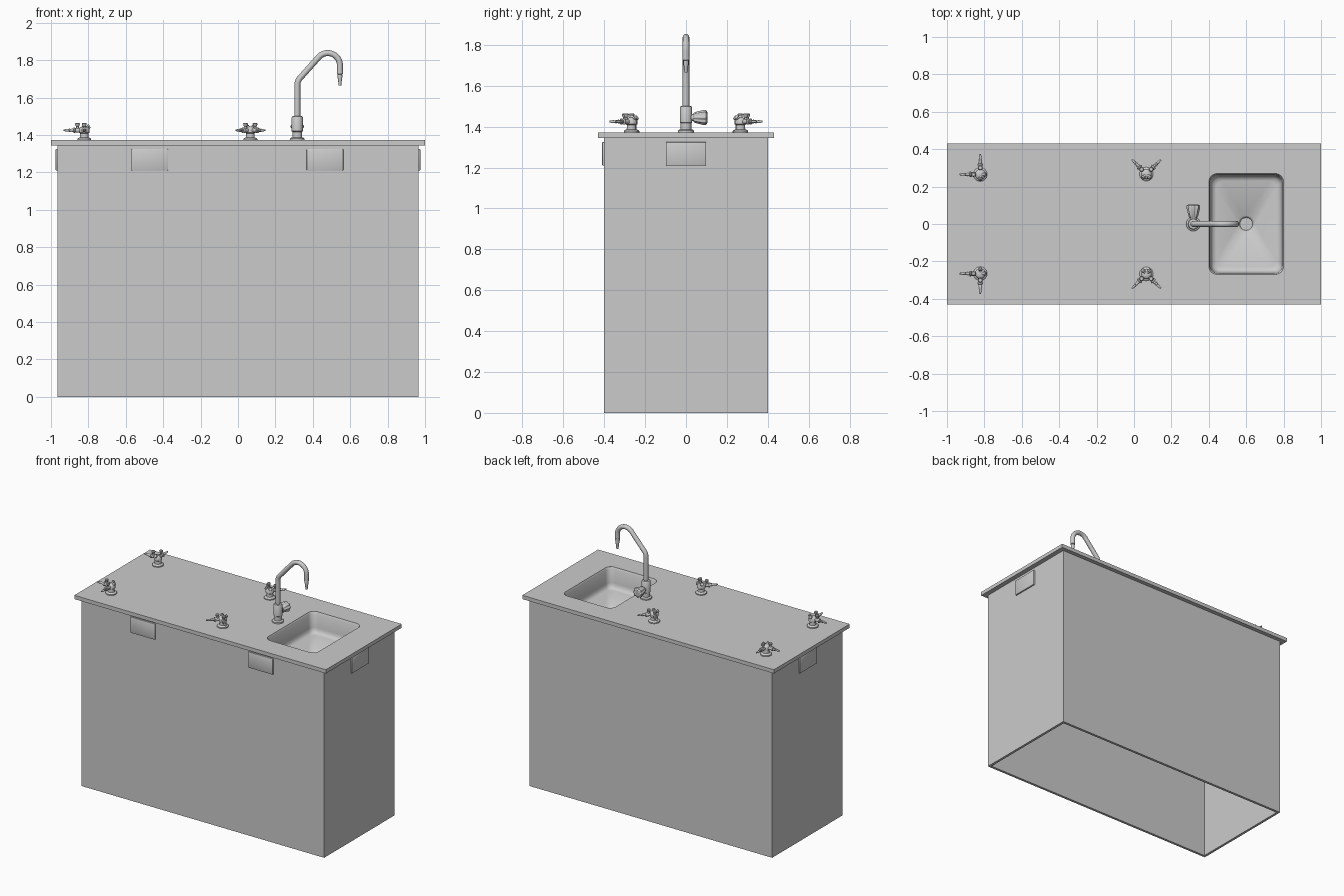
import bpy, bmesh, math
from mathutils import Matrix, Vector

if "Cube" in bpy.data.objects:
    bpy.data.objects.remove(bpy.data.objects["Cube"])

TOP = 1.372  # worktop surface height


def finish(name, bm, smooth=True):
    bmesh.ops.recalc_face_normals(bm, faces=bm.faces)
    me = bpy.data.meshes.new(name)
    bm.to_mesh(me)
    bm.free()
    ob = bpy.data.objects.new(name, me)
    bpy.context.collection.objects.link(ob)
    if smooth:
        smooth_edges(ob)
    return ob


def smooth_edges(ob):
    bpy.ops.object.select_all(action='DESELECT')
    ob.select_set(True)
    bpy.context.view_layer.objects.active = ob
    bpy.ops.object.shade_smooth_by_angle(angle=math.radians(40))


def box(name, x0, x1, y0, y1, z0, z1, bevel=0):
    bm = bmesh.new()
    bmesh.ops.create_cube(bm, size=1)
    for v in bm.verts:
        v.co = Vector(((x0 + x1) / 2 + v.co.x * (x1 - x0),
                       (y0 + y1) / 2 + v.co.y * (y1 - y0),
                       (z0 + z1) / 2 + v.co.z * (z1 - z0)))
    if bevel:
        bmesh.ops.bevel(bm, geom=bm.edges[:], offset=bevel, segments=2,
                        profile=0.5, affect='EDGES')
    return finish(name, bm, bevel > 0)


def lathe(name, profile, origin, axis=(0, 0, 1), seg=24, flutes=0):
    """Revolve (radius, distance) pairs around an axis, optionally fluted."""
    m = Matrix.Translation(origin) @ Vector(axis).to_track_quat('Z', 'Y').to_matrix().to_4x4()
    bm = bmesh.new()
    rings = []
    for r, h in profile:
        ring = []
        for i in range(seg):
            a = 2 * math.pi * i / seg
            k = r * (1 + 0.09 * math.cos(flutes * a)) if flutes else r
            ring.append(bm.verts.new(m @ Vector((k * math.cos(a), k * math.sin(a), h))))
        rings.append(ring)
    bridge(bm, rings)
    bm.faces.new(rings[0])
    bm.faces.new(rings[-1])
    return finish(name, bm)


def bridge(bm, rings):
    for a, b in zip(rings, rings[1:]):
        for i in range(len(a)):
            j = (i + 1) % len(a)
            bm.faces.new((a[i], a[j], b[j], b[i]))


def sink_ring(bm, inset, z, n=6):
    """Rounded rectangle of the sink opening, shrunk by inset."""
    hx, hy, r = 0.20 - inset, 0.27 - inset, 0.045 - inset * 0.3
    ring = []
    for q, (sx, sy) in enumerate(((1, 1), (-1, 1), (-1, -1), (1, -1))):
        for i in range(n + 1):
            a = math.pi / 2 * (q + i / n)
            ring.append(bm.verts.new((0.60 + sx * (hx - r) + r * math.cos(a),
                                      sy * (hy - r) + r * math.sin(a), z)))
    return ring


def fill_between(bm, *loops):
    edges = []
    for loop in loops:
        for i, v in enumerate(loop):
            w = loop[(i + 1) % len(loop)]
            edges.append(bm.edges.get((v, w)) or bm.edges.new((v, w)))
    return bmesh.ops.triangle_fill(bm, edges=edges, use_beauty=True)


# Cabinet: four thin walls, open underneath
bm = bmesh.new()
rings = []
for t, z in ((0, 0), (0, 1.345), (0.018, 1.345), (0.018, 0)):
    rings.append([bm.verts.new((sx * (0.965 - t), sy * (0.40 - t), z))
                  for sx, sy in ((1, 1), (-1, 1), (-1, -1), (1, -1))])
bridge(bm, rings + rings[:1])
finish("cabinet", bm, False)

# Worktop with sink opening
bm = bmesh.new()
tops = []
for z in (TOP, 1.345):
    outer = [bm.verts.new((x, y, z)) for x, y in ((1, .43), (-1, .43), (-1, -.43), (1, -.43))]
    inner = sink_ring(bm, 0, z)
    fill_between(bm, outer, inner)
    tops.append((outer, inner))
for k in (0, 1):
    bridge(bm, [tops[0][k], tops[1][k]])
finish("worktop", bm)

# Sink basin with recessed drain
bm = bmesh.new()
rings = [sink_ring(bm, i, TOP + z) for i, z in
         ((0, -0.002), (0.006, -0.012), (0.010, -0.11), (0.014, -0.13),
          (0.024, -0.143), (0.040, -0.148))]
bridge(bm, rings)
drain = []
for r, z in ((0.045, -0.152), (0.038, -0.158), (0.034, -0.166)):
    drain.append([bm.verts.new((0.60 + r * math.cos(a), r * math.sin(a), TOP + z))
                  for a in (2 * math.pi * i / 24 for i in range(24))])
fill_between(bm, rings[-1], drain[0])
bridge(bm, drain)
bm.faces.new(drain[-1])
finish("sink_basin", bm)

# Socket plates on the front and both ends
for i, x in enumerate((-0.472, 0.465)):
    box(f"front_plate_{i}", x - 0.098, x + 0.098, -0.41, -0.395, 1.21, 1.325, 0.004)
for name, s in (("left", -1), ("right", 1)):
    x0, x1 = sorted((s * 0.96, s * 0.975))
    box(f"{name}_plate", x0, x1, -0.098, 0.098, 1.21, 1.325, 0.004)

# Faucet body
FX = 0.317
lathe("faucet_body", [(.038, 0), (.038, .009), (.034, .013), (.026, .015), (.026, .045),
                      (.030, .048), (.030, .122), (.026, .128), (.016, .13)], (FX, 0, TOP), seg=32)

# Faucet spout: bent tube
pts = [(FX, 1.49)]
pts += [(FX + .06 - .06 * math.cos(a), 1.665 + .06 * math.sin(a))
        for a in (math.pi / 4 * i / 6 for i in range(7))]
pts += [(.48 + .065 * math.cos(a), 1.773 + .065 * math.sin(a))
        for a in (math.pi * .75 * (1 - i / 14) for i in range(15))]
pts.append((.545, 1.735))
cu = bpy.data.curves.new("faucet_spout", 'CURVE')
cu.dimensions = '3D'
cu.bevel_depth, cu.bevel_resolution, cu.use_fill_caps = 0.016, 4, True
sp = cu.splines.new('POLY')
sp.points.add(len(pts) - 1)
for p, (x, z) in zip(sp.points, pts):
    p.co = (x, 0, z, 1)
spout = bpy.data.objects.new("faucet_spout", cu)
bpy.context.collection.objects.link(spout)
spout.select_set(True)
bpy.context.view_layer.objects.active = spout
bpy.ops.object.convert(target='MESH')
smooth_edges(bpy.context.object)

# Faucet nozzle and fluted knob
lathe("faucet_nozzle", [(.017, 0), (.017, .015), (.012, .018), (.013, .03), (.010, .05),
                        (.007, .077)], (.545, 0, 1.742), (0, 0, -1))
lathe("faucet_knob_stem", [(.017, .01), (.017, .045)], (FX, 0, 1.445), (0, 1, 0))
lathe("faucet_knob", [(.020, .036), (.024, .044), (.034, .088), (.033, .098), (.024, .105)],
      (FX, 0, 1.445), (0, 1, 0), seg=64, flutes=8)


# Gas taps: pedestal, two barbed outlets and their handles
def gas_tap(name, x, y, dirs):
    lathe(name + "_pedestal", [(.037, 0), (.037, .007), (.032, .012), (.023, .015), (.022, .036),
                               (.027, .040), (.028, .062), (.022, .070), (.010, .073)], (x, y, TOP))
    for i, d in enumerate(dirs):
        d = Vector((d[0], d[1], 0)).normalized()
        c = Vector((x, y, 1.425))
        lathe(f"{name}_outlet_{i}",
              [(.012, .015), (.012, .048), (.015, .049), (.015, .056), (.008, .058), (.010, .068),
               (.007, .069), (.009, .080), (.006, .081), (.007, .092), (.004, .110)],
              c, d, seg=16)
        lathe(f"{name}_handle_{i}", [(.007, 0), (.007, .020), (.010, .023), (.013, .036), (.009, .040)],
              c + d * 0.036, (0, 0, 1), seg=16)
        lathe(f"{name}_rear_valve_{i}", [(.009, 0), (.009, .024), (.012, .027), (.010, .034)],
              c + Vector((0, 0, .006)), -d + Vector((0, 0, 0.55)), seg=16)


for side, s in (("front", -1), ("back", 1)):
    gas_tap(f"{side}_left_tap", -0.822, s * 0.265, ((-1, 0), (0, s)))
    gas_tap(f"{side}_middle_tap", 0.066, s * 0.267, ((-1, s), (1, s)))
